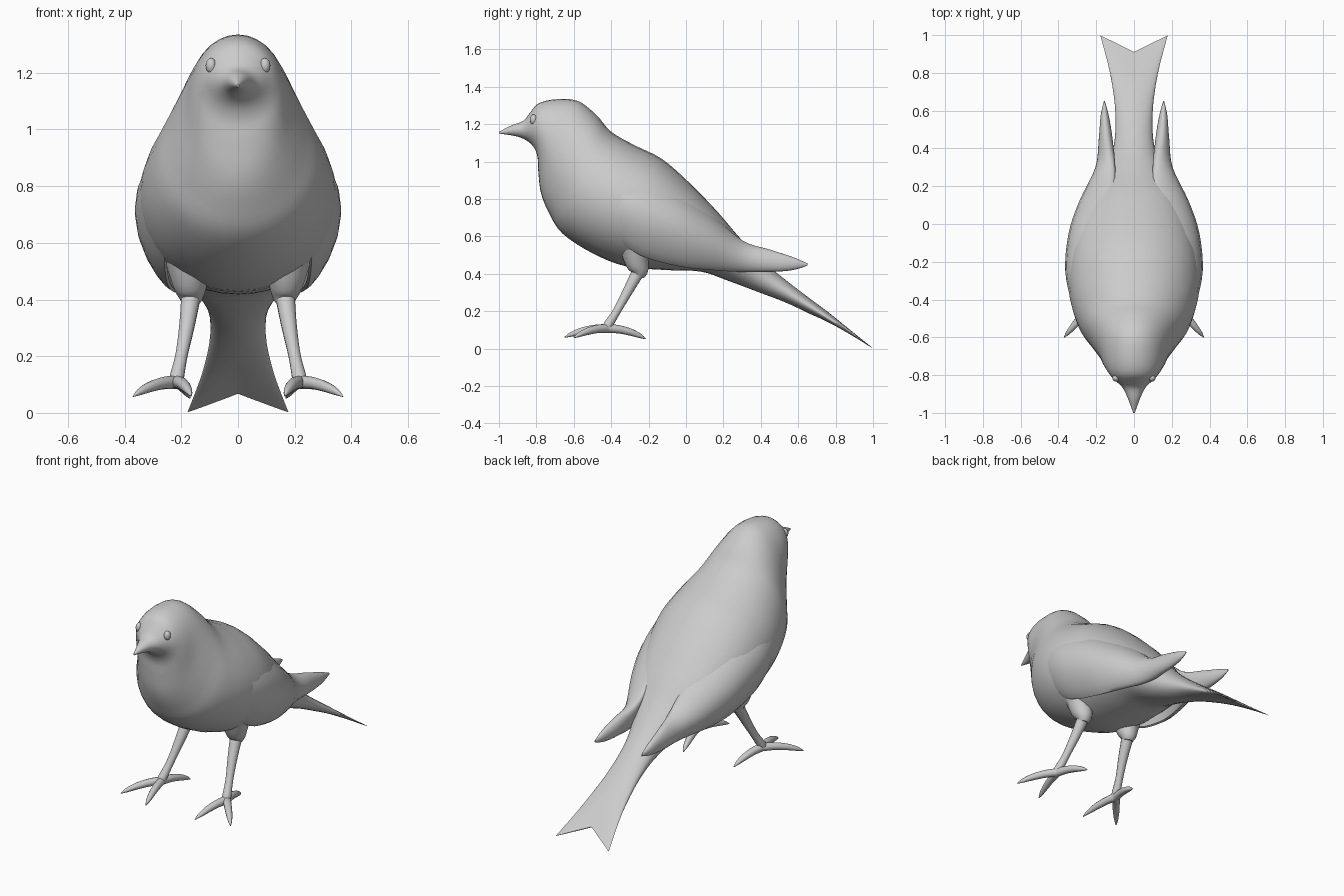
import bpy
import bmesh
from math import sin, cos, pi, radians
from mathutils import Vector

if "Cube" in bpy.data.objects:
    bpy.data.objects.remove(bpy.data.objects["Cube"])

grey = bpy.data.materials.new("plain grey")
grey.use_nodes = True
grey.diffuse_color = (0.6, 0.6, 0.6, 1)
grey.node_tree.nodes["Principled BSDF"].inputs["Base Color"].default_value = (0.6, 0.6, 0.6, 1)


def smooth_rows(rows, steps):
    """Catmull-Rom interpolation of section parameters."""
    out = []
    for i in range(len(rows) - 1):
        quad = list(zip(rows[max(i - 1, 0)], rows[i], rows[i + 1], rows[min(i + 2, len(rows) - 1)]))
        for s in range(steps):
            t = s / steps
            out.append([b + (c - a) * t / 2 + (2 * a - 5 * b + 4 * c - d) * t * t / 2
                        + (3 * b - a - 3 * c + d) * t ** 3 / 2 for a, b, c, d in quad])
    return out + [list(rows[-1])]


def finish(name, bm, mirror=False):
    bmesh.ops.recalc_face_normals(bm, faces=bm.faces)
    mesh = bpy.data.meshes.new(name)
    bm.to_mesh(mesh)
    bm.free()
    mesh.materials.append(grey)
    ob = bpy.data.objects.new(name, mesh)
    bpy.context.collection.objects.link(ob)
    bpy.ops.object.select_all(action="DESELECT")
    ob.select_set(True)
    bpy.context.view_layer.objects.active = ob
    bpy.ops.object.shade_smooth_by_angle(angle=radians(50))
    if mirror:
        ob.modifiers.new("mirror", "MIRROR")


def loft(name, rings, mirror=False):
    """Skin a list of equal point rings and cap both ends with strips."""
    bm = bmesh.new()
    loops = [[bm.verts.new(p) for p in ring] for ring in rings]
    n = len(loops[0])
    for a, b in zip(loops, loops[1:]):
        for k in range(n):
            j = (k + 1) % n
            bm.faces.new((a[k], a[j], b[j], b[k]))
    for end in (loops[0], loops[-1]):
        for k in range(n // 2):
            corners = dict.fromkeys((k, k + 1, n - k - 1, (n - k) % n))
            bm.faces.new([end[c] for c in corners])
    finish(name, bm, mirror)


def ellipse(centre, u, v, sides, bend=0):
    """Elliptical section; bend curls both ends of v back along u."""
    angles = [2 * pi * k / sides for k in range(sides)]
    back = u.normalized() * bend
    return [centre + u * cos(a) + v * sin(a) - back * sin(a) ** 2 for a in angles]


def tube(name, rows, sides=12):
    """Round tapering limb through rows of x, y, z, radius."""
    rows = smooth_rows(rows, 4)
    pts = [Vector(r[:3]) for r in rows]
    rings = []
    for i, p in enumerate(pts):
        d = pts[min(i + 1, len(pts) - 1)] - pts[max(i - 1, 0)]
        u = d.cross(Vector((1, 0.3, 0))).normalized()
        v = d.cross(u).normalized()
        rings.append(ellipse(p, u * rows[i][3], v * rows[i][3], sides))
    loft(name, rings, True)


# Beak, head, body and tail in one skin: top y, top z, bottom y, bottom z, half width
body_rows = [
    (-1.0, 1.16, -1.0, 1.15, .004), (-.93, 1.195, -.92, 1.138, .032),
    (-.87, 1.218, -.865, 1.12, .06), (-.835, 1.26, -.82, 1.085, .10),
    (-.79, 1.31, -.795, 1.03, .132), (-.70, 1.333, -.79, .95, .16),
    (-.58, 1.325, -.775, .83, .19), (-.48, 1.25, -.73, .72, .24),
    (-.40, 1.16, -.66, .615, .295), (-.28, 1.09, -.5, .51, .34),
    (-.13, 1.015, -.32, .44, .348), (.02, .885, -.1, .42, .31),
    (.17, .73, .08, .412, .25), (.29, .59, .22, .365, .17),
    (.42, .46, .38, .305, .11), (.6, .315, .56, .235, .098),
    (.8, .165, .78, .125, .125), (1.0, .005, .995, 0, .178)]
rings = []
for ty, tz, by, bz, w in smooth_rows(body_rows, 4):
    top, bottom = Vector((0, ty, tz)), Vector((0, by, bz))
    ring = ellipse((top + bottom) / 2, Vector((w, 0, 0)), (top - bottom) / 2, 32)
    # Forked tail end: pull the middle forward
    fork = max(0, (ty - .7) / .3)
    for p in ring:
        pull = fork * .09 * (1 - abs(p.x) / w)
        p.y -= pull
        p.z += pull * .75
    rings.append(ring)
loft("body", rings)

# Folded wings hugging the flanks:
# y, x, z, half thickness, half height, inward lean in degrees, bend
wing_rows = [
    (-.58, .215, .87, .01, .05, 20, .01), (-.52, .245, .86, .03, .14, 20, .05),
    (-.42, .275, .84, .045, .2, 18, .08), (-.25, .305, .77, .053, .245, 16, .12),
    (-.05, .283, .69, .058, .225, 17, .11), (.12, .228, .60, .058, .165, 18, .07),
    (.3, .157, .50, .046, .088, 16, .02), (.45, .15, .47, .036, .06, 8, 0),
    (.57, .155, .455, .022, .035, 0, 0), (.65, .157, .45, .003, .006, 0, 0)]
rings = []
for y, x, z, hw, hh, lean, bend in smooth_rows(wing_rows, 4):
    a = radians(lean)
    rings.append(ellipse(Vector((x, y, z)), Vector((cos(a), 0, sin(a))) * hw,
                         Vector((-sin(a), 0, cos(a))) * hh, 24, bend))
loft("wing", rings, True)

# Legs
tube("thigh", [(.17, -.27, .57, .10), (.17, -.265, .48, .07),
               (.166, -.25, .42, .05), (.166, -.255, .385, .03)], 16)
tube("shin", [(.165, -.25, .42, .036), (.18, -.31, .31, .028),
              (.2, -.37, .2, .022), (.217, -.42, .12, .026), (.22, -.425, .095, .02)])

# Toes
for name, tip in (("outer_toe", (.37, -.6, .058)), ("inner_toe", (.165, -.65, .06)),
                  ("hind_toe", (.17, -.215, .052))):
    start, end = Vector((.218, -.42, .108)), Vector(tip)
    rows = []
    for t, lift, r in ((0, 0, .024), (.3, .012, .022), (.6, .014, .019), (.85, .008, .012), (1, 0, .002)):
        rows.append((*(start.lerp(end, t) + Vector((0, 0, lift))), r))
    tube(name, rows, 10)

# Eyes
bm = bmesh.new()
bmesh.ops.create_uvsphere(bm, u_segments=16, v_segments=10, radius=1)
for v in bm.verts:
    v.co = Vector((.095 + v.co.x * .019, -.815 + v.co.y * .02, 1.225 + v.co.z * .027))
finish("eye", bm, True)
